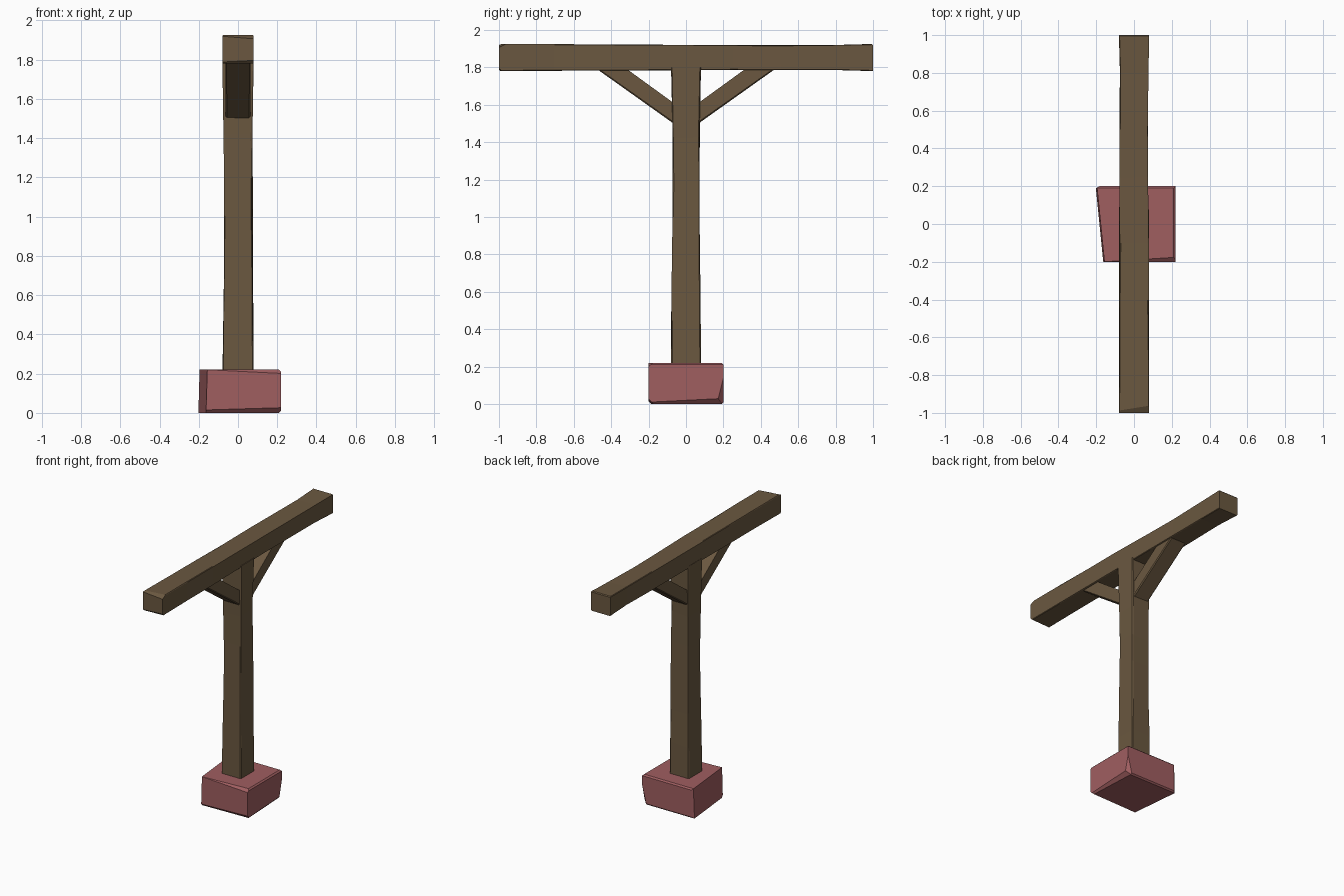
import bpy, bmesh, random
from mathutils import Vector

random.seed(4)
if "Cube" in bpy.data.objects:
    bpy.data.objects.remove(bpy.data.objects["Cube"])


def material(name, rgb):
    m = bpy.data.materials.new(name)
    m.use_nodes = True
    m.diffuse_color = (*rgb, 1)
    m.node_tree.nodes["Principled BSDF"].inputs["Base Color"].default_value = (*rgb, 1)
    return m


wood = material("brown wood", (0.145, 0.097, 0.051))
stone = material("dusty red stone", (0.35, 0.112, 0.118))


def box(low, high):
    bm = bmesh.new()
    bmesh.ops.create_cube(bm, size=1)
    low, high = Vector(low), Vector(high)
    for v in bm.verts:
        v.co = (low + high) / 2 + v.co * (high - low)
    return bm


def chip(bm, point, normal):
    """Slice off everything beyond a plane and close the cut."""
    geom = bm.verts[:] + bm.edges[:] + bm.faces[:]
    cut = bmesh.ops.bisect_plane(bm, geom=geom, plane_co=point, plane_no=normal,
                                 clear_outer=True)["geom_cut"]
    edges = [e for e in cut if isinstance(e, bmesh.types.BMEdge)]
    bmesh.ops.contextual_create(bm, geom=edges)


def hew(bm, axis, stations, amount):
    """Add cross cuts along a timber and wobble them slightly inward."""
    normal = Vector((0, 0, 0))
    normal[axis] = 1
    for s in stations:
        geom = bm.verts[:] + bm.edges[:] + bm.faces[:]
        cut = bmesh.ops.bisect_plane(bm, geom=geom, plane_co=normal * s,
                                     plane_no=normal)["geom_cut"]
        centre = Vector((0, 0, 0))
        ring = [v for v in cut if isinstance(v, bmesh.types.BMVert)]
        for v in ring:
            centre += v.co / len(ring)
        for v in ring:
            inward = (centre - v.co).normalized()
            v.co += inward * random.uniform(0, amount)
            v.co[axis] += random.uniform(-amount, amount)


def finish(bm, name, mat):
    bmesh.ops.recalc_face_normals(bm, faces=bm.faces)
    mesh = bpy.data.meshes.new(name)
    bm.to_mesh(mesh)
    bm.free()
    mesh.materials.append(mat)
    ob = bpy.data.objects.new(name, mesh)
    bpy.context.collection.objects.link(ob)
    return ob


# Footing stone with uneven chipped edges
bm = box((-.22, -.2, 0), (.22, .2, .22))
for point, normal in [
    ((-.2, -.2, .1), (-1, -.8, 0)),
    ((-.2, .2, .1), (-1, -.1, .03)),
    ((-.2, .19, .1), (-.6, 1, 0)),
    ((0, -.2, .02), (.03, -1, -1)),
    ((.22, 0, .02), (1, .05, -1)),
    ((.22, .18, .06), (1, 1, -.25)),
    ((0, -.19, .22), (.05, -.8, 1)),
    ((.21, 0, .22), (1, 0, 1)),
    ((-.21, 0, .22), (-1, 0, 1)),
    ((0, .2, .21), (0, 1, 1)),
    ((0, .2, .01), (0, 1, -1)),
]:
    chip(bm, point, normal)
finish(bm, "footing_stone", stone)

# Upright post with worn corners
bm = box((-.08, -.08, .15), (.08, .08, 1.8))
for sx in (-1, 1):
    for sy in (-1, 1):
        chip(bm, (sx * .08, sy * .074, 1), (sx, sy, 0))
hew(bm, 2, (.45, .7, 1.0, 1.2, 1.42), .008)
finish(bm, "post", wood)

# Top beam with trimmed ends
bm = box((-.08, -1, 1.78), (.08, 1, 1.925))
chip(bm, (0, -.975, 1.925), (.08, -.5, 1))
chip(bm, (0, -1, 1.792), (.05, -1, -1))
chip(bm, (0, .994, 1.925), (0, 1, 1))
for sx in (-1, 1):
    chip(bm, (sx * .076, 0, 1.925), (sx, 0, 1))
    chip(bm, (sx * .076, 0, 1.78), (sx, 0, -1))
hew(bm, 1, (-.7, -.4, -.1, .25, .5, .8), .006)
finish(bm, "top_beam", wood)

# Diagonal braces, sheared profiles running from post to beam
profile = [(.06, 1.495), (.06, 1.605), (.315, 1.79), (.475, 1.79)]
for side, name in ((-1, "front_brace"), (1, "back_brace")):
    bm = bmesh.new()
    face = bm.faces.new([bm.verts.new((-.064, side * y, z)) for y, z in profile])
    made = bmesh.ops.extrude_face_region(bm, geom=[face])["geom"]
    bmesh.ops.translate(bm, vec=(.128, 0, 0),
                        verts=[v for v in made if isinstance(v, bmesh.types.BMVert)])
    bmesh.ops.recalc_face_normals(bm, faces=bm.faces)
    for sx in (-1, 1):
        chip(bm, (sx * .058, side * .27, 1.645), (sx, side * .58, -.82))
    finish(bm, name, wood)
